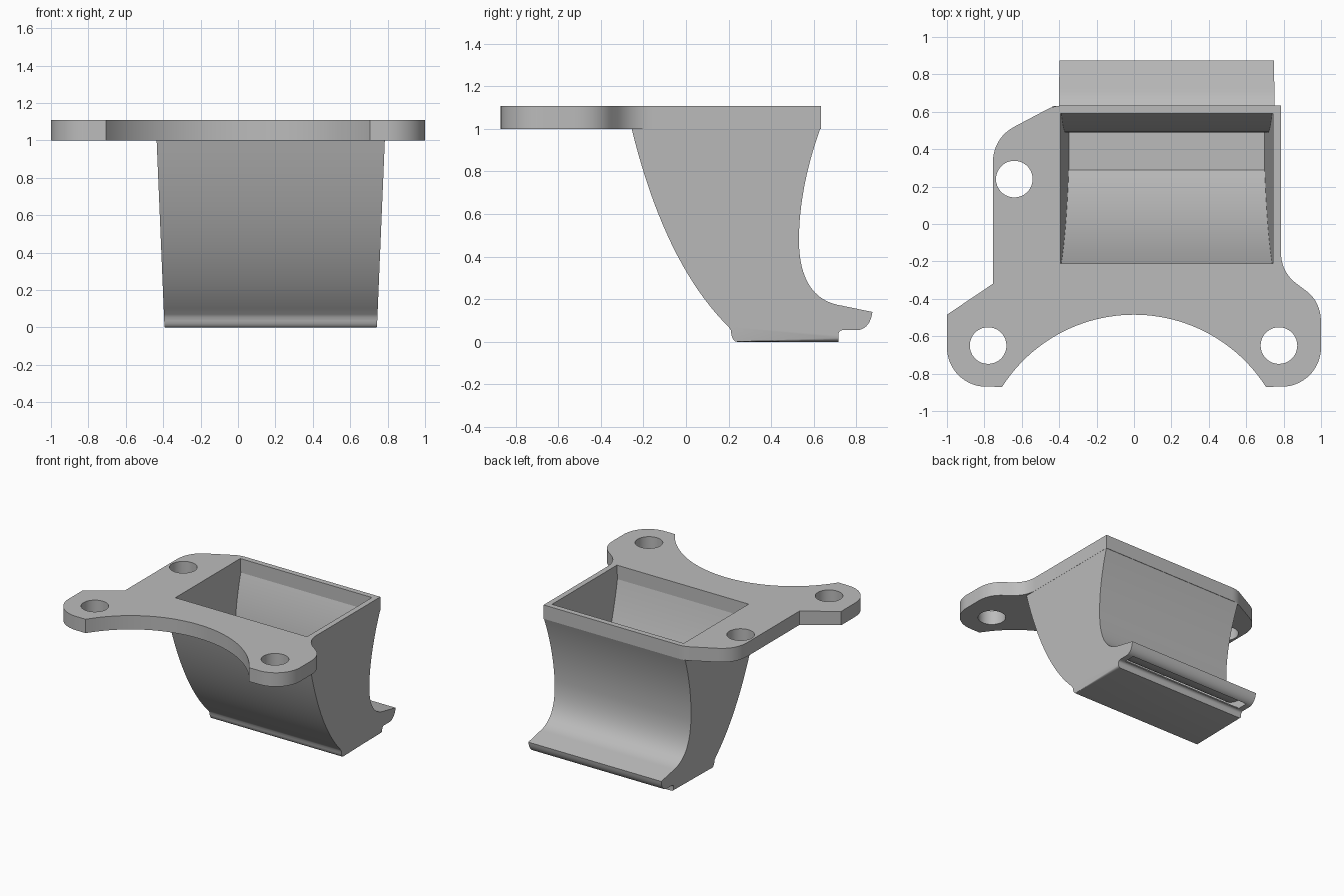
import bpy, bmesh, math
from mathutils import Vector

if "Cube" in bpy.data.objects:
    bpy.data.objects.remove(bpy.data.objects["Cube"], do_unlink=True)

grey = bpy.data.materials.new("plain_grey")
grey.use_nodes = True
colour = (0.5, 0.5, 0.5, 1)
grey.diffuse_color = colour
grey.node_tree.nodes["Principled BSDF"].inputs["Base Color"].default_value = colour

CENTRE_X = 0.175


def bezier(a, b, c, n=20):
    """Quadratic curve from a to c."""
    a, b, c = Vector(a), Vector(b), Vector(c)
    return [tuple(a * (1 - t) ** 2 + b * 2 * t * (1 - t) + c * t * t)
            for t in (i / n for i in range(n + 1))]


def arc(cx, cy, r, start, end, n=16):
    return [(cx + r * math.cos(math.radians(start + (end - start) * i / n)),
             cy + r * math.sin(math.radians(start + (end - start) * i / n)))
            for i in range(n + 1)]


def prism(name, near, far, round_floor=False):
    """Solid between two matching outlines."""
    bm = bmesh.new()
    a = [bm.verts.new(p) for p in near]
    b = [bm.verts.new(p) for p in far]
    bm.faces.new(a)
    bm.faces.new(b[::-1])
    for i in range(len(a)):
        j = (i + 1) % len(a)
        bm.faces.new((a[j], a[i], b[i], b[j]))
    bmesh.ops.recalc_face_normals(bm, faces=bm.faces)
    if round_floor:
        edges = [e for e in bm.edges
                 if all(v.co.z < 0.001 for v in e.verts)
                 and abs(e.verts[0].co.x - e.verts[1].co.x) < 0.01]
        bmesh.ops.bevel(bm, geom=edges, offset=0.018, segments=4,
                        profile=0.5, affect='EDGES')
    mesh = bpy.data.meshes.new(name)
    bm.to_mesh(mesh)
    bm.free()
    mesh.materials.append(grey)
    ob = bpy.data.objects.new(name, mesh)
    bpy.context.collection.objects.link(ob)
    return ob


def tapered(name, profile, inset=0.0, round_floor=False):
    """Side profile (y, z) spread sideways, narrowing towards the floor."""
    def side(s):
        return [(CENTRE_X + s * (0.568 + 0.042 * z - inset), y, z) for y, z in profile]
    return prism(name, side(-1), side(1), round_floor)


def flat(name, outline, z0, z1):
    return prism(name, [(x, y, z0) for x, y in outline], [(x, y, z1) for x, y in outline])


def cut(ob, cutters):
    bpy.context.view_layer.objects.active = ob
    for c in cutters:
        mod = ob.modifiers.new("cut", 'BOOLEAN')
        mod.operation = 'DIFFERENCE'
        mod.solver = 'EXACT'
        mod.object = c
        bpy.ops.object.modifier_apply(modifier=mod.name)


# Duct body: front curve, floor, stepped outlet edge, lip, back curve
duct_profile = (
    bezier((-0.255, 1.0), (-0.1, 0.367), (0.2, 0.07))
    + bezier((0.21, 0.055), (0.215, 0.0), (0.24, 0.0), 5)
    + [(0.715, 0.0)]
    + bezier((0.715, 0.03), (0.715, 0.055), (0.74, 0.055), 5)
    + bezier((0.81, 0.055), (0.865, 0.065), (0.875, 0.14), 8)
    + bezier((0.73, 0.17), (0.535, 0.2), (0.53, 0.47))
    + bezier((0.53, 0.47), (0.53, 0.72), (0.63, 1.0))[1:])
duct = tapered("duct", duct_profile, round_floor=True)

# Air passage from the top opening down to the outlet slot
passage_profile = (
    [(-0.21, 1.2)]
    + bezier((-0.21, 1.0), (-0.05, 0.36), (0.29, 0.04))
    + [(0.70, 0.04), (0.735, 0.065), (0.745, 0.02), (0.82, 0.02), (0.825, 0.115)]
    + bezier((0.72, 0.128), (0.495, 0.16), (0.49, 0.47))
    + bezier((0.49, 0.47), (0.49, 0.72), (0.59, 1.0))[1:]
    + [(0.59, 1.2)])
passage = tapered("passage_cutter", passage_profile, inset=0.046)

# Mounting plate outline, clockwise from the left ear
plate_outline = (
    [(-1.0, -0.485), (-0.755, -0.32)]
    + bezier((-0.755, 0.33), (-0.75, 0.46), (-0.64, 0.52), 12)
    + bezier((-0.47, 0.61), (-0.43, 0.633), (-0.38, 0.633), 6)
    + [(0.786, 0.633)]
    + bezier((0.786, -0.16), (0.79, -0.26), (0.87, -0.32), 10)
    + bezier((0.91, -0.35), (1.0, -0.41), (1.0, -0.53), 10)
    + arc(0.79, -0.66, 0.21, 0, -90)
    + arc(0, -1.323, 0.838, 32.7, 147.3, 48)
    + arc(-0.79, -0.66, 0.21, -90, -180))
plate = flat("mounting_plate", plate_outline, 1.0, 1.108)

# Screw holes
holes = [flat("hole_cutter", arc(x, y, 0.098, 0, 350, 35), 0.9, 1.2)
         for x, y in ((-0.64, 0.24), (-0.78, -0.65), (0.775, -0.65))]

cut(duct, [passage])
cut(plate, [passage] + holes)
for c in [passage] + holes:
    bpy.data.objects.remove(c, do_unlink=True)

for ob in (duct, plate):
    bpy.ops.object.select_all(action='DESELECT')
    ob.select_set(True)
    bpy.context.view_layer.objects.active = ob
    bpy.ops.object.shade_smooth_by_angle(angle=math.radians(30))
